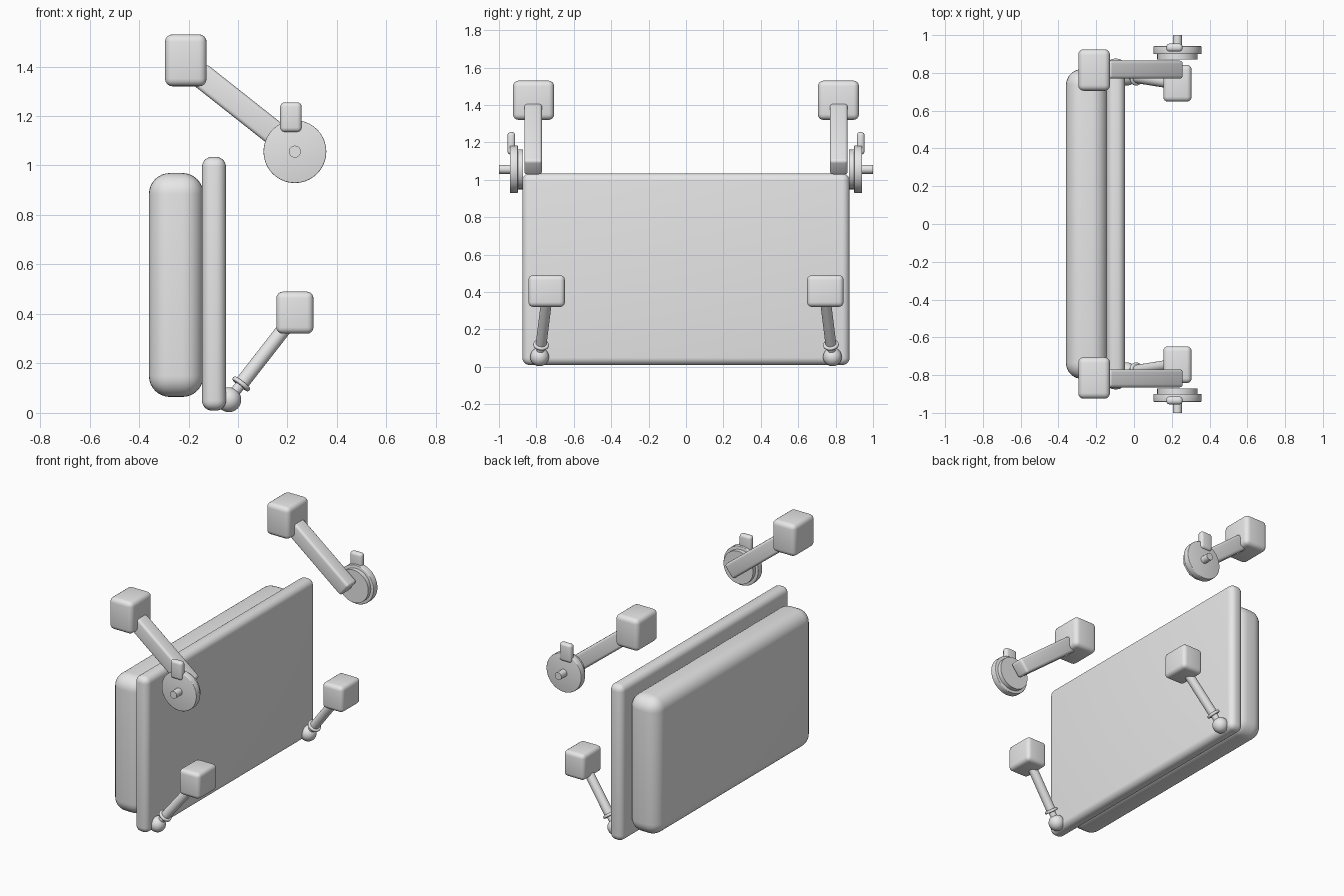
import bpy
import math
from mathutils import Vector

cube = bpy.data.objects.get("Cube")
if cube:
    bpy.data.objects.remove(cube, do_unlink=True)

grey = bpy.data.materials.new("plain_grey")
grey.use_nodes = True
GREY = (0.8, 0.8, 0.8, 1)
grey.diffuse_color = GREY
grey.node_tree.nodes["Principled BSDF"].inputs["Base Color"].default_value = GREY


def finish(name, bevel=0, segments=4):
    """Name, colour, round and smooth the active object."""
    ob = bpy.context.object
    ob.name = name
    ob.data.materials.append(grey)
    if bevel:
        bpy.ops.object.transform_apply(location=False, rotation=False, scale=True)
        mod = ob.modifiers.new("rounding", "BEVEL")
        mod.width = bevel
        mod.segments = segments
        mod.limit_method = "ANGLE"
        bpy.ops.object.modifier_apply(modifier=mod.name)
    bpy.ops.object.shade_smooth_by_angle(angle=math.radians(35))
    return ob


def box(name, centre, size, bevel, tilt=0, segments=4):
    bpy.ops.mesh.primitive_cube_add(size=1, location=centre)
    bpy.context.object.scale = size
    ob = finish(name, bevel, segments)
    ob.rotation_euler.y = math.radians(tilt)
    return ob


def rod(name, start, end, radius, bevel=0):
    start, end = Vector(start), Vector(end)
    axis = end - start
    bpy.ops.mesh.primitive_cylinder_add(vertices=40, radius=radius, depth=axis.length,
                                        location=(start + end) / 2)
    bpy.context.object.rotation_euler = axis.to_track_quat("Z", "Y").to_euler()
    return finish(name, bevel, 3)


# Upright panel with the thick padded housing behind it
box("panel", (-0.097, 0, 0.522), (0.097, 1.75, 1.025), 0.04, segments=6)
box("housing", (-0.25, 0, 0.517), (0.22, 1.64, 0.905), 0.085, segments=8)

for side, s in (("left", 1), ("right", -1)):
    # Upper block, sloping arm and wheel
    box(f"upper_block_{side}", (-0.211, s * 0.815, 1.425), (0.168, 0.22, 0.21), 0.03)
    box(f"upper_arm_{side}", (0.037, s * 0.817, 1.217), (0.5, 0.095, 0.1), 0.016, tilt=38.3)
    x, z = 0.23, 1.056
    rod(f"wheel_hub_{side}", (x, s * 0.872, z), (x, s * 0.902, z), 0.107)
    rod(f"wheel_{side}", (x, s * 0.899, z), (x, s * 0.942, z), 0.127, 0.004)
    rod(f"axle_{side}", (x, s * 0.92, z), (x, s, z), 0.024)
    box(f"wheel_tab_{side}", (0.214, s * 0.934, 1.195), (0.087, 0.042, 0.12), 0.018)

    # Lower block on a ball-jointed rod
    box(f"lower_block_{side}", (0.23, s * 0.745, 0.405), (0.15, 0.195, 0.17), 0.026)
    ball = Vector((-0.037, s * 0.783, 0.053))
    top = Vector((0.2, s * 0.745, 0.357))
    d = (top - ball).normalized()
    bpy.ops.mesh.primitive_uv_sphere_add(segments=32, ring_count=16, radius=0.05, location=ball)
    finish(f"ball_{side}")
    rod(f"neck_{side}", ball, ball + d * 0.09, 0.021)
    rod(f"collar_{side}", ball + d * 0.073, ball + d * 0.091, 0.042, 0.007)
    rod(f"lower_rod_{side}", ball + d * 0.085, top, 0.029)
